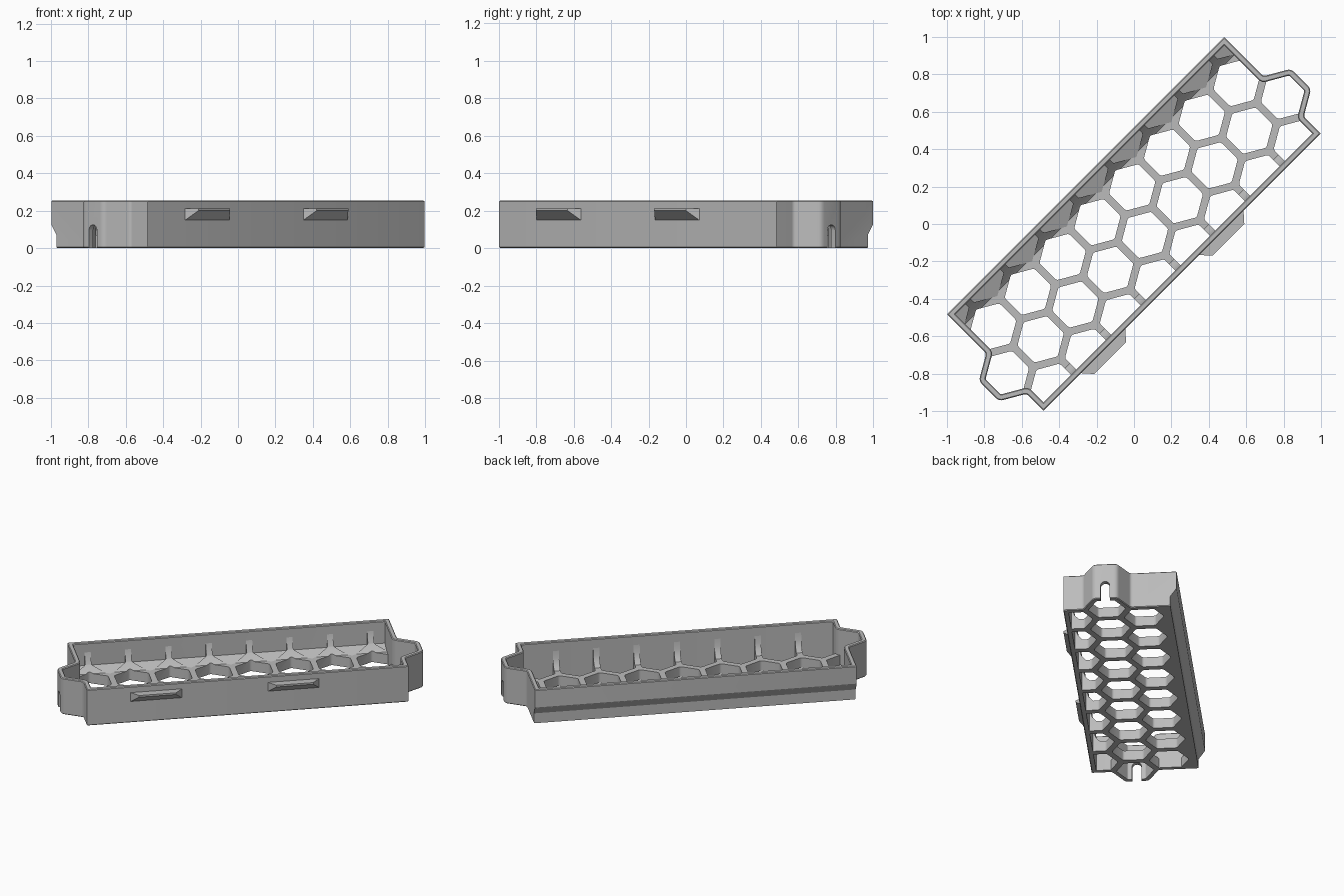
import bpy, bmesh, math
from mathutils import Vector

if "Cube" in bpy.data.objects:
    bpy.data.objects.remove(bpy.data.objects["Cube"])

TURN = math.radians(45)          # the tray lies diagonally
HALF, BACK, FRONT = 1.048, 0.366, -0.364
H, WALL = 0.255, 0.032
PITCH, ROW = 0.263, 0.228        # honeycomb spacing
MID = -0.083                     # middle honeycomb row

grey = bpy.data.materials.new("plain_grey")
grey.diffuse_color = (0.5, 0.5, 0.5, 1)
grey.use_nodes = True
grey.node_tree.nodes["Principled BSDF"].inputs["Base Color"].default_value = grey.diffuse_color


def finish(name, bm):
    bmesh.ops.recalc_face_normals(bm, faces=bm.faces)
    me = bpy.data.meshes.new(name)
    bm.to_mesh(me)
    bm.free()
    me.materials.append(grey)
    ob = bpy.data.objects.new(name, me)
    ob.rotation_euler.z = TURN
    bpy.context.collection.objects.link(ob)
    return ob


def loft(bm, loops, closed=False):
    rings = [[bm.verts.new(p) for p in lp] for lp in loops]
    n = len(rings[0])
    pairs = list(zip(rings, rings[1:]))
    if closed:
        pairs.append((rings[-1], rings[0]))
    else:
        bm.faces.new(rings[0])
        bm.faces.new(rings[-1])
    for a, b in pairs:
        for i in range(n):
            j = (i + 1) % n
            bm.faces.new((a[i], a[j], b[j], b[i]))


def rounded(pts, radii, seg=4):
    """Round each corner of a 2D polygon."""
    out = []
    for i, r in enumerate(radii):
        p = Vector(pts[i])
        a = (Vector(pts[i - 1]) - p).normalized()
        b = (Vector(pts[(i + 1) % len(pts)]) - p).normalized()
        t = r / math.tan(a.angle(b) / 2)
        s, e = p + a * t, p + b * t
        for k in range(seg + 1):
            f = k / seg
            out.append((1 - f) ** 2 * s + 2 * f * (1 - f) * p + f * f * e)
    return out


def outline(d, z):
    """Tray outline moved inward by d, with a half-hexagon bulge on each end."""
    a = 0.132 - d
    r = a / math.cos(math.pi / 6)
    j = r + d * math.tan(math.pi / 6)
    e = HALF - d
    right = [(e, FRONT + d), (e, MID - j), (HALF + a, MID - r / 2),
             (HALF + a, MID + r / 2), (e, MID + j), (e, BACK - d)]
    left = [(-u, v) for u, v in reversed(right)]
    ro = max(0.04 - d, 0.012)
    radii = [0.004, 0.025 + d * 0.6, ro, ro, 0.025 + d * 0.6, 0.004]
    return [(p.x, p.y, z) for p in rounded(right + left, radii * 2)]


def hexagon(u, v, a=0.1115):
    r = a / math.cos(math.pi / 6)
    pts = [(u + r * math.sin(math.pi / 3 * k), v + r * math.cos(math.pi / 3 * k)) for k in range(6)]
    return rounded(pts, [0.02] * 6, 3)


def extrude_u(bm, profile, u0, u1):
    loft(bm, [[(u, v, z) for v, z in profile] for u in (u0, u1)])


def cut(ob, cutter):
    m = ob.modifiers.new("cut", 'BOOLEAN')
    m.object, m.operation, m.solver = cutter, 'DIFFERENCE', 'EXACT'
    bpy.context.view_layer.objects.active = ob
    bpy.ops.object.modifier_apply(modifier=m.name)
    bpy.data.objects.remove(cutter)


# Outer wall with softened rims
bm = bmesh.new()
loft(bm, [outline(0.005, 0), outline(0, 0.005), outline(0, H - 0.005), outline(0.005, H),
          outline(WALL - 0.005, H), outline(WALL, H - 0.005), outline(WALL, 0)], closed=True)
wall = finish("outer_wall", bm)

# Undercut along the back wall and arched slots in the end bulges
bm = bmesh.new()
extrude_u(bm, [(0.325, -0.05), (0.325, 0.07), (BACK, 0.13), (0.45, 0.13), (0.45, -0.05)], -1.3, 1.3)
arch = [(MID - 0.03, -0.05), (MID + 0.03, -0.05)]
arch += [(MID + 0.03 * math.cos(t), 0.095 + 0.03 * math.sin(t))
         for t in (math.pi * k / 10 for k in range(11))]
for s in (-1, 1):
    extrude_u(bm, arch, s * 1.11, s * 1.25)
cut(wall, finish("wall_cutter", bm))

# Floor with coved long sides
bm = bmesh.new()
extrude_u(bm, [(-0.355, 0), (0.325, 0), (0.325, 0.07), (0.36, 0.121), (0.36, 0.19), (0.334, 0.19),
               (0.324, 0.15), (0.305, 0.11), (0.26, 0.07), (-0.285, 0.07), (-0.312, 0.1),
               (-0.326, 0.14), (-0.332, 0.19), (-0.355, 0.19)], -1.04, 1.04)
floor = finish("honeycomb_floor", bm)

# Honeycomb openings, plus blind pockets beside the back wall
bm = bmesh.new()
for v, n in ((MID + ROW, 8), (MID, 9), (MID - ROW, 8)):
    for k in range(n):
        h = hexagon((k - (n - 1) / 2) * PITCH, v)
        loft(bm, [[(p.x, p.y, z) for p in h] for z in (-0.1, 0.4)])
for k in range(-4, 5):
    plan = [(0, 0.244), (0.1115, 0.3085), (0.1115, 0.336), (-0.1115, 0.336), (-0.1115, 0.3085)]
    loft(bm, [[(k * PITCH + u, v, 0.062 + (v - 0.244) * 0.4) for u, v in plan],
              [(k * PITCH + u, v, 0.4) for u, v in plan]])
cut(floor, finish("honeycomb_cutter", bm))

# Wedge clips on the front wall
for name, c in (("clip_right", 0.297), ("clip_left", -0.597)):
    bm = bmesh.new()
    inner, outer = FRONT + 0.01, -0.417
    loft(bm, [[(c - 0.176, inner, 0.14), (c + 0.176, inner, 0.14),
               (c + 0.176, inner, 0.212), (c - 0.176, inner, 0.212)],
              [(c - 0.12, outer, 0.2), (c + 0.12, outer, 0.2),
               (c + 0.12, outer, 0.212), (c - 0.12, outer, 0.212)]])
    finish(name, bm)

# Smooth the rounded corners, keep real edges sharp
for ob in (wall, floor):
    bpy.ops.object.select_all(action='DESELECT')
    ob.select_set(True)
    bpy.context.view_layer.objects.active = ob
    bpy.ops.object.shade_smooth_by_angle(angle=math.radians(25))
